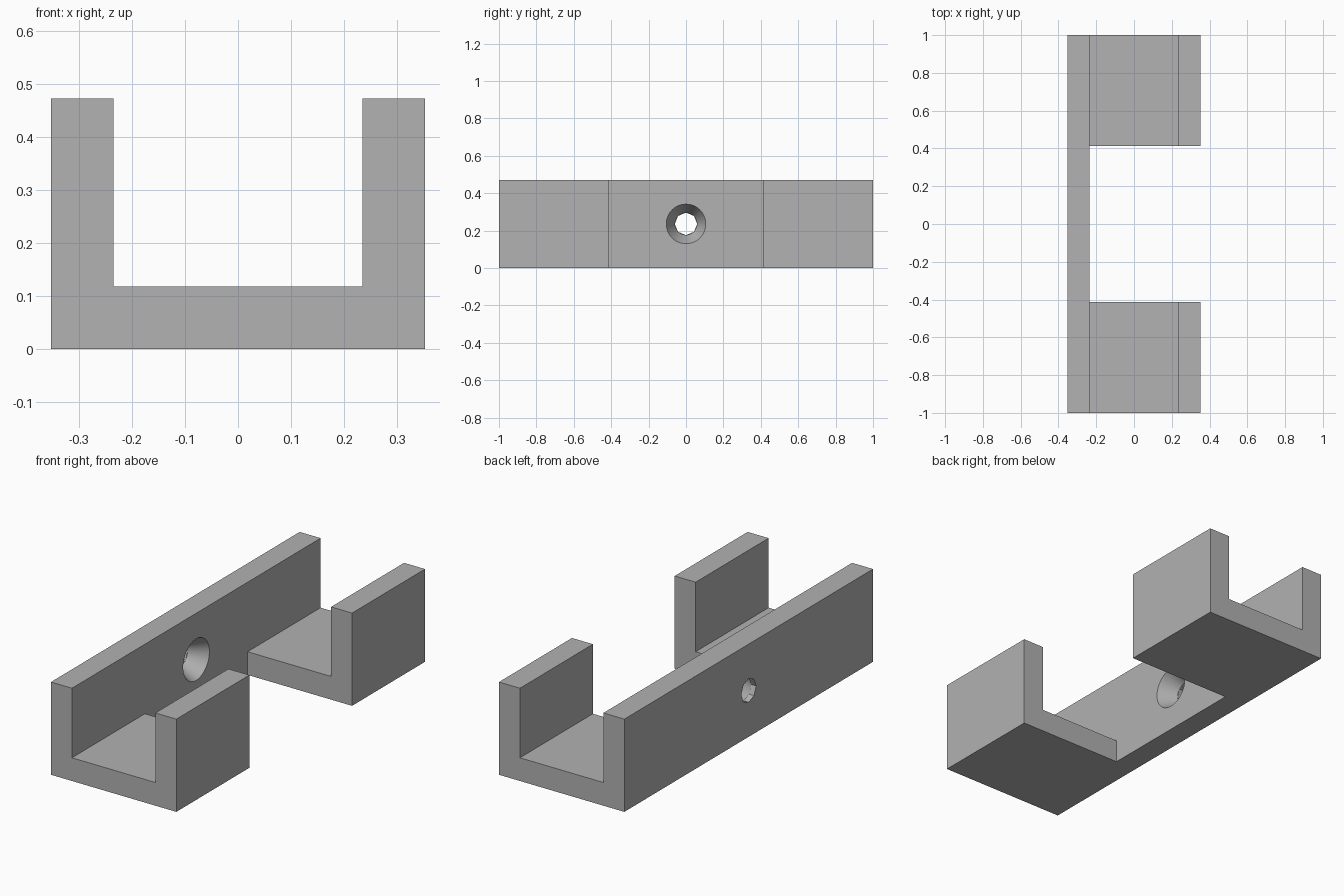
import bpy
import bmesh
import math
from mathutils import Matrix, Vector

cube = bpy.data.objects.get("Cube")
if cube:
    bpy.data.objects.remove(cube, do_unlink=True)

HALF_W, HEIGHT, WALL = 0.353, 0.472, 0.118
INNER = HALF_W - WALL
NOTCH = 0.413            # half length of the gap between the two channel ends
HOLE_Z = HEIGHT / 2

grey = bpy.data.materials.new("plain grey")
grey.use_nodes = True
grey.diffuse_color = (0.445, 0.445, 0.445, 1)
grey.node_tree.nodes["Principled BSDF"].inputs["Base Color"].default_value = grey.diffuse_color


def to_object(name, bm):
    bmesh.ops.recalc_face_normals(bm, faces=bm.faces)
    mesh = bpy.data.meshes.new(name)
    bm.to_mesh(mesh)
    bm.free()
    mesh.materials.append(grey)
    obj = bpy.data.objects.new(name, mesh)
    bpy.context.collection.objects.link(obj)
    return obj


def box(name, low, high):
    low, high = Vector(low), Vector(high)
    bm = bmesh.new()
    bmesh.ops.create_cube(bm, size=1, matrix=Matrix.Translation((low + high) / 2)
                          @ Matrix.Diagonal((*(high - low), 1)))
    return to_object(name, bm)


def drill(name, x0, x1, r0, r1, sides):
    """Cone or prism along x, from radius r0 at x0 to r1 at x1."""
    bm = bmesh.new()
    place = Matrix.Translation(((x0 + x1) / 2, 0, HOLE_Z)) @ Matrix.Rotation(math.pi / 2, 4, "Y")
    bmesh.ops.create_cone(bm, cap_ends=True, segments=sides, radius1=r0, radius2=r1,
                          depth=x1 - x0, matrix=place)
    return to_object(name, bm)


def cut(target, cutter):
    cutter.hide_render = True
    mod = target.modifiers.new(cutter.name, "BOOLEAN")
    mod.operation, mod.solver, mod.object = "DIFFERENCE", "EXACT", cutter
    bpy.context.view_layer.objects.active = target
    bpy.ops.object.modifier_apply(modifier=mod.name)
    bpy.data.objects.remove(cutter, do_unlink=True)


# U-shaped channel, extruded along its length
profile = [(-HALF_W, 0), (HALF_W, 0), (HALF_W, HEIGHT), (INNER, HEIGHT),
           (INNER, WALL), (-INNER, WALL), (-INNER, HEIGHT), (-HALF_W, HEIGHT)]
bm = bmesh.new()
face = bm.faces.new([bm.verts.new((x, -1, z)) for x, z in profile])
extruded = bmesh.ops.extrude_face_region(bm, geom=[face])["geom"]
bmesh.ops.translate(bm, vec=(0, 2, 0),
                    verts=[v for v in extruded if isinstance(v, bmesh.types.BMVert)])
channel = to_object("channel_bracket", bm)

# Middle gap, leaving only the back wall
cut(channel, box("gap_cutter", (-INNER, -NOTCH, -0.1), (HALF_W + 0.1, NOTCH, HEIGHT + 0.1)))

# Screw hole with a countersink opening on the inner face
cut(channel, drill("hole_cutter", -HALF_W - 0.1, -INNER + 0.1, 0.06, 0.06, 8))
cut(channel, drill("countersink_cutter", -INNER - 0.09, -INNER + 0.02, 0.059, 0.116, 48))

bpy.ops.object.select_all(action="DESELECT")
channel.select_set(True)
bpy.context.view_layer.objects.active = channel
bpy.ops.object.shade_smooth_by_angle(angle=math.radians(30))
